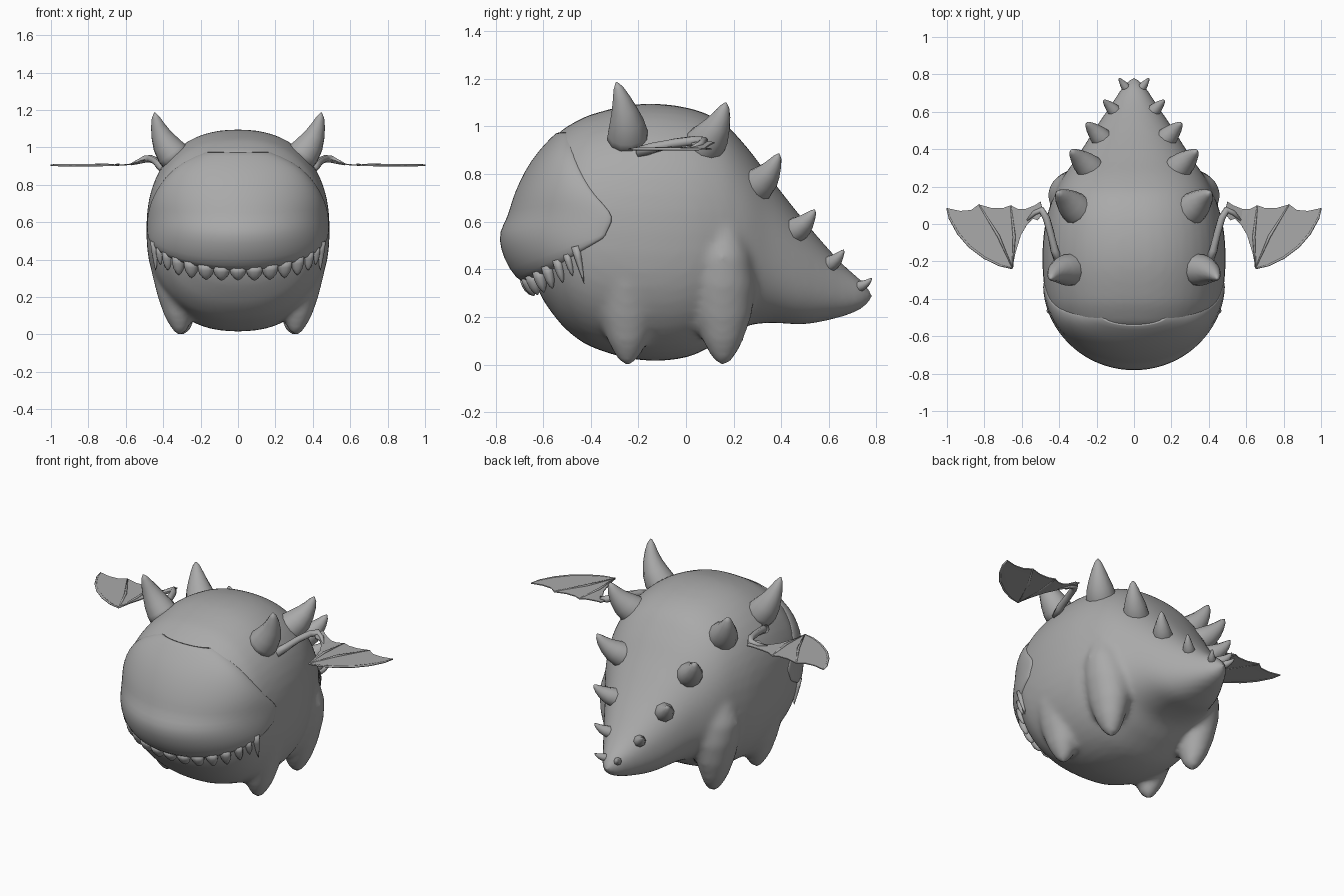
import bpy, bmesh, math
from mathutils import Vector

if "Cube" in bpy.data.objects:
    bpy.data.objects.remove(bpy.data.objects["Cube"])

grey = bpy.data.materials.new("soft_grey")
grey.diffuse_color = (0.4, 0.4, 0.4, 1)
grey.use_nodes = True
grey.node_tree.nodes["Principled BSDF"].inputs["Base Color"].default_value = grey.diffuse_color


def make_object(name, bm, mirror=False, smooth=True, fix=True):
    if fix:
        bmesh.ops.recalc_face_normals(bm, faces=bm.faces)
    mesh = bpy.data.meshes.new(name)
    bm.to_mesh(mesh)
    bm.free()
    mesh.materials.append(grey)
    for p in mesh.polygons:
        p.use_smooth = smooth
    ob = bpy.data.objects.new(name, mesh)
    bpy.context.collection.objects.link(ob)
    if mirror:
        ob.modifiers.new("mirror", 'MIRROR')
    return ob


def loft(bm, rings):
    """Closed skin through equal-length rings, capped at both ends."""
    vs = [[bm.verts.new(p) for p in r] for r in rings]
    n = len(vs[0])
    for a, b in zip(vs, vs[1:]):
        for i in range(n):
            j = (i + 1) % n
            bm.faces.new((a[i], a[j], b[j], b[i]))
    bm.faces.new(vs[0][::-1])
    bm.faces.new(vs[-1])


def tube(bm, points, radii, sides=8, flat=1.0):
    """Round tube with changing radius along a path."""
    pts = [Vector(p) for p in points]
    rings = []
    for i, p in enumerate(pts):
        d = (pts[min(i + 1, len(pts) - 1)] - pts[max(i - 1, 0)]).normalized()
        u = d.cross(Vector((0, 1, 0.3))).normalized()
        v = d.cross(u)
        rings.append([p + radii[i] * (u * math.cos(a) + v * flat * math.sin(a))
                      for a in (math.tau * k / sides for k in range(sides))])
    loft(bm, rings)


def sample(table, y):
    """Smooth interpolation of table rows by their first column."""
    y = min(max(y, table[0][0]), table[-1][0])
    k = max(i for i in range(len(table) - 1) if table[i][0] <= y)
    a, b = table[k], table[k + 1]
    p, q = table[max(k - 1, 0)], table[min(k + 2, len(table) - 1)]
    h = b[0] - a[0]
    t = (y - a[0]) / h
    out = []
    for c in range(1, len(a)):
        m0 = (b[c] - p[c]) / (b[0] - p[0]) * h
        m1 = (q[c] - a[c]) / (q[0] - a[0]) * h
        out.append((2*t**3 - 3*t*t + 1) * a[c] + (t**3 - 2*t*t + t) * m0
                   + (3*t*t - 2*t**3) * b[c] + (t**3 - t*t) * m1)
    return out


# Body stations: y, top z, bottom z, half width
BODY = [(-.67, .60, .47, .06), (-.62, .80, .31, .27), (-.55, .955, .20, .385),
        (-.49, 1.005, .135, .435), (-.40, 1.05, .075, .47), (-.20, 1.094, .02, .49),
        (0, 1.08, .03, .475), (.15, 1.02, .10, .43), (.25, .92, .16, .38),
        (.35, .79, .175, .31), (.50, .60, .17, .215), (.65, .43, .20, .115),
        (.74, .35, .235, .055), (.785, .30, .275, .012)]
POW = 2.3


def half_width(y, z):
    top, bot, w = sample(BODY, y)
    k = min(abs(z - (top + bot) / 2) / ((top - bot) / 2), 1)
    return w * (1 - k ** POW) ** (1 / POW)


def spow(v):
    return math.copysign(abs(v) ** (2 / POW), v)


# Body and tail
bm = bmesh.new()
rings = []
for i in range(61):
    y = -.67 + 1.455 * i / 60
    top, bot, w = sample(BODY, y)
    rings.append([(w * spow(math.cos(a)), y, (top + bot) / 2 + (top - bot) / 2 * spow(math.sin(a)))
                  for a in (math.tau * k / 48 for k in range(48))])
loft(bm, rings)

# Four stubby legs: z, centre x, x radius, y radius
LEG = [(0, .31, .015, .015), (.015, .31, .035, .035), (.05, .313, .055, .06), (.1, .32, .075, .085),
       (.2, .325, .105, .12), (.33, .325, .138, .14), (.45, .335, .142, .125), (.58, .33, .11, .09)]
for s in (-1, 1):
    for y0, dx in ((-.245, 0), (.155, -.015)):
        loft(bm, [[(s * (cx + dx + rx * math.cos(a)), y0 + ry * math.sin(a), z)
                   for a in (math.tau * k / 20 for k in range(20))] for z, cx, rx, ry in LEG])
body = make_object("body", bm)
rm = body.modifiers.new("fuse", 'REMESH')
rm.mode = 'VOXEL'
rm.voxel_size = .017
rm.use_smooth_shade = True
sm = body.modifiers.new("soften", 'SMOOTH')
sm.factor = .5
sm.iterations = 9

# Face shell rows: front y, front z, back y, back z
FACE = [(-.61, .35, -.36, .525), (-.685, .33, -.34, .53), (-.745, .40, -.335, .55),
        (-.782, .49, -.32, .58), (-.786, .56, -.30, .62), (-.748, .62, -.34, .67),
        (-.735, .68, -.38, .71), (-.70, .77, -.42, .77), (-.65, .86, -.46, .85),
        (-.59, .93, -.48, .92), (-.54, .98, -.495, .985)]
bm = bmesh.new()
grid = []
for k, (yf, zf, yb, zb) in enumerate(FACE):
    w = half_width(yb, zb) + (.005 if k else -.03)
    row = []
    for i in range(-14, 15):
        t = math.pi / 2 * i / 14
        c = math.cos(t)
        row.append(bm.verts.new((w * math.sin(t), yb + (yf - yb) * c, zb + (zf - zb) * c)))
    grid.append(row)
for a, b in zip(grid, grid[1:]):
    for i in range(28):
        bm.faces.new((a[i], a[i + 1], b[i + 1], b[i]))
face = make_object("face", bm, fix=False)
so = face.modifiers.new("thickness", 'SOLIDIFY')
so.thickness = .012
so.offset = -1
sub = face.modifiers.new("round", 'SUBSURF')
sub.levels = sub.render_levels = 1

# Teeth along the lip: x, length, radius
bm = bmesh.new()
for x, ln, r in ((0, .06, .045), (.09, .065, .045), (.175, .07, .045), (.255, .075, .04),
                 (.325, .08, .036), (.385, .08, .03), (.425, .075, .024), (.452, .13, .028)):
    t = math.asin(x / .485)
    c = math.cos(t)
    p = Vector((x * .975, -.34 - .325 * c, .54 - .19 * c))
    out = Vector((0, .02 if ln < .1 else .03, -ln))
    for s in ((1, -1) if x else (1,)):
        q = Vector((s * p.x, p.y, p.z))
        tube(bm, [q + out * f for f in (-.2, .2, .55, .85, 1)],
             [r * f for f in ((1, .98, .8, .42, .08) if ln < .1 else (1, .8, .5, .2, .03))], 10, .7)
make_object("teeth", bm)

# Horns and back spikes: base, tip, radius
SPIKES = [((.32, -.245, .93), (.445, -.292, 1.185), .088), ((.28, .055, .90), (.405, .167, 1.10), .088),
          ((.205, .27, .73), (.335, .39, .885), .075), ((.15, .435, .55), (.252, .54, .65), .058),
          ((.09, .59, .415), (.162, .662, .482), .036), ((.035, .72, .325), (.08, .78, .363), .023)]
bm = bmesh.new()
for base, tip, r in SPIKES:
    a, b = Vector(base), Vector(tip)
    mid = (a + b) / 2 + Vector((.12, .1, -.1)) * (b - a).length
    path, rad = [], []
    for t, f in ((0, 1), (.2, .97), (.4, .83), (.6, .62), (.78, .42), (.92, .24), (1, .05)):
        path.append(a * (1 - t) ** 2 + mid * 2 * t * (1 - t) + b * t * t)
        rad.append(r * f)
    tube(bm, path, rad, 12 if r > .06 else 8)
make_object("horns_and_spikes", bm, mirror=True)


# Wings: thin scalloped membrane
def wing_z(x):
    return .905 + .03 * math.exp(-((x - .48) / .07) ** 2)


OUTLINE = [(.485, .06), (.50, .12), (.53, .10), (.58, .08), (.62, .08), (.66, .10), (.70, .085),
           (.76, .085), (.83, .105), (.87, .075), (.93, .07), (1.0, .085), (.985, .03), (.94, -.05),
           (.88, -.12), (.80, -.18), (.72, -.22), (.65, -.238), (.635, -.16), (.605, -.06),
           (.57, .0), (.54, .028), (.515, .02)]
bm = bmesh.new()
f = bm.faces.new([bm.verts.new((x, y, 0)) for x, y in OUTLINE])
bmesh.ops.triangulate(bm, faces=[f], ngon_method='EAR_CLIP')
for v in bm.verts:
    v.co.z = wing_z(v.co.x)
wing = make_object("wing_membrane", bm, mirror=True, smooth=False)
th = wing.modifiers.new("thickness", 'SOLIDIFY')
th.thickness = .006
th.offset = 0

# Wing arms and finger bones
bm = bmesh.new()
tube(bm, [(.40, -.20, .89), (.425, -.14, .91), (.445, -.05, .93), (.468, .03, .94),
          (.495, .075, .938), (.53, .06, .925), (.57, .02, .91)],
     [.026, .022, .02, .02, .02, .014, .006], 8)
for x, y in ((.66, .10), (.83, .105)):
    tube(bm, [(.65, -.235, .905), ((x + .65) / 2 - .015, (y - .235) / 2, .908), (x, y, .905)],
         [.004, .008, .004], 6)
tube(bm, [(x, y, .905) for x, y in OUTLINE[11:18]], [.004, .006, .007, .007, .007, .006, .004], 6)
make_object("wing_bones", bm, mirror=True)
